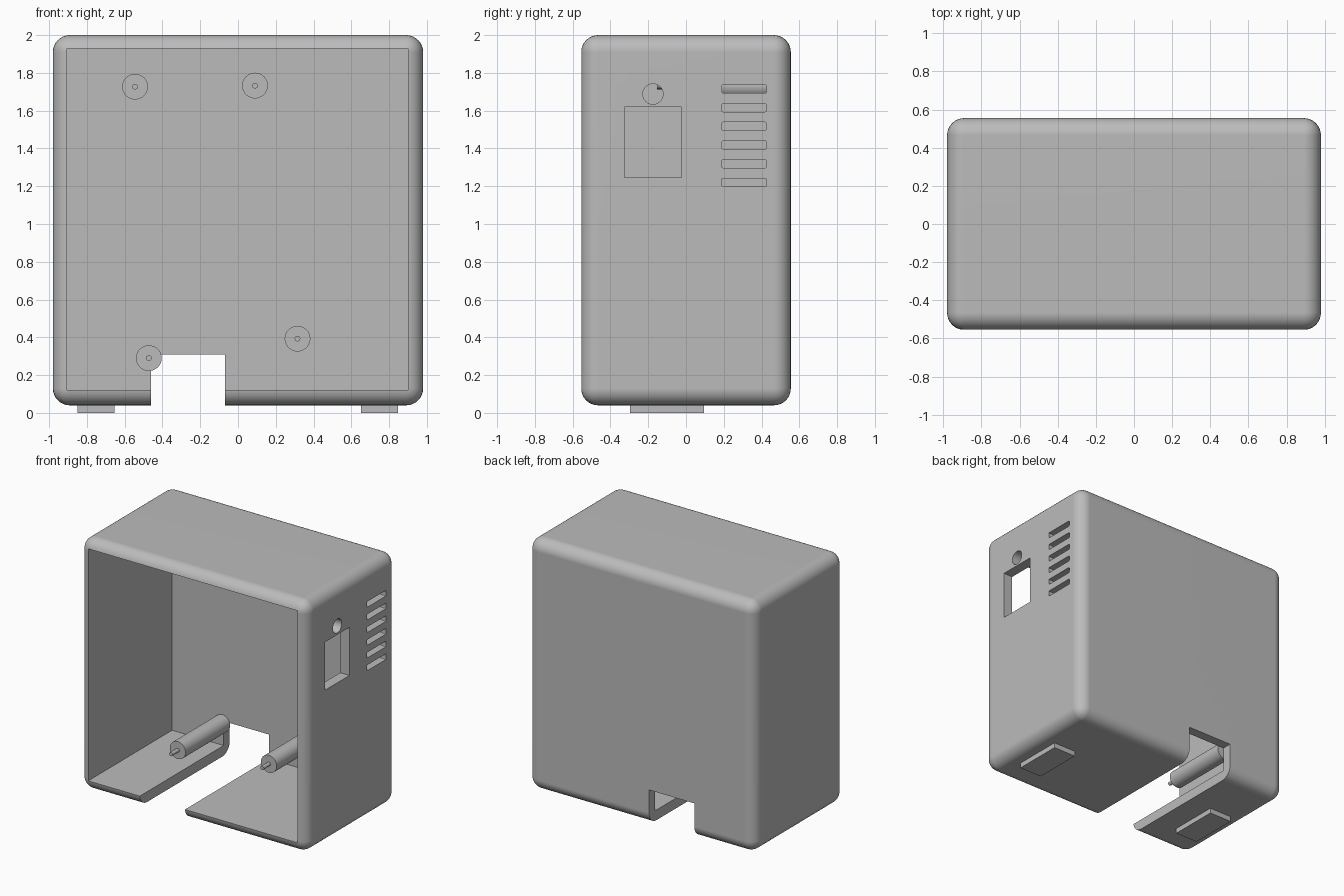
import bpy, bmesh, math
from mathutils import Matrix, Vector

cube = bpy.data.objects.get("Cube")
if cube:
    bpy.data.objects.remove(cube)

grey = bpy.data.materials.new("plain grey")
grey.use_nodes = True
colour = (0.5, 0.5, 0.5, 1)
grey.diffuse_color = colour
grey.node_tree.nodes["Principled BSDF"].inputs["Base Color"].default_value = colour


def add_object(name, bm):
    mesh = bpy.data.meshes.new(name)
    bm.to_mesh(mesh)
    bm.free()
    mesh.materials.append(grey)
    obj = bpy.data.objects.new(name, mesh)
    bpy.context.collection.objects.link(obj)
    return obj


def box(name, low, high, radius=0, segments=8, axis=None):
    """Box between two corners; rounds all edges, or only those along an axis."""
    low, high = Vector(low), Vector(high)
    bm = bmesh.new()
    bmesh.ops.create_cube(bm, size=1)
    for v in bm.verts:
        v.co = (low + high) / 2 + v.co * (high - low)
    if radius:
        edges = [e for e in bm.edges if axis is None
                 or abs(e.verts[0].co[axis] - e.verts[1].co[axis]) > 1e-4]
        bmesh.ops.bevel(bm, geom=edges, offset=radius, segments=segments,
                        profile=0.5, affect='EDGES')
    return add_object(name, bm)


def add_cylinder(bm, start, direction, length, radius, sides):
    direction = Vector(direction)
    turn = direction.to_track_quat('Z', 'Y').to_matrix().to_4x4()
    centre = Vector(start) + direction * length / 2
    bmesh.ops.create_cone(bm, cap_ends=True, segments=sides, radius1=radius,
                          radius2=radius, depth=length,
                          matrix=Matrix.Translation(centre) @ turn)


def smooth(obj):
    bpy.ops.object.select_all(action='DESELECT')
    obj.select_set(True)
    bpy.context.view_layer.objects.active = obj
    bpy.ops.object.shade_smooth_by_angle(angle=math.radians(30))


# Rounded case and the shapes cut from it
case = box("case", (-0.98, -0.555, 0.04), (0.98, 0.555, 2), 0.09)
cutters = [
    box("cavity_cutter", (-0.905, -1, 0.12), (0.9, 0.48, 1.93)),
    box("cable_notch_cutter", (-0.46, -1.2, -0.2), (-0.07, 1.2, 0.31)),
    box("side_window_cutter", (0.8, -0.325, 1.245), (1.2, -0.025, 1.62)),
]
for i in range(6):
    z = 1.22 + i * 0.099
    cutters.append(box("vent_cutter", (0.8, 0.19, z - 0.022), (1.2, 0.425, z + 0.022),
                       0.007, 2, axis=0))
bm = bmesh.new()
add_cylinder(bm, (0.8, -0.175, 1.688), (1, 0, 0), 0.4, 0.054, 32)
cutters.append(add_object("round_hole_cutter", bm))

bpy.context.view_layer.objects.active = case
for cutter in cutters:
    cutter.hide_render = True
    mod = case.modifiers.new("cut", 'BOOLEAN')
    mod.operation = 'DIFFERENCE'
    mod.solver = 'EXACT'
    mod.object = cutter
    bpy.ops.object.modifier_apply(modifier=mod.name)
for cutter in cutters:
    bpy.data.objects.remove(cutter)
smooth(case)
case.modifiers.new("clean_normals", 'WEIGHTED_NORMAL').keep_sharp = True

# Mounting posts with thin locating pins, standing on the back wall
for name, x, z in (("upper_right", -0.545, 1.727), ("upper_left", 0.09, 1.733),
                   ("lower_right", -0.472, 0.29), ("lower_left", 0.315, 0.393)):
    bm = bmesh.new()
    add_cylinder(bm, (x, 0.48, z), (0, -1, 0), 0.55, 0.068, 40)
    add_cylinder(bm, (x, -0.06, z), (0, -1, 0), 0.093, 0.015, 20)
    smooth(add_object(name + "_post", bm))

# Flat feet
for name, x in (("right_foot", -0.753), ("left_foot", 0.748)):
    box(name, (x - 0.098, -0.296, 0), (x + 0.098, 0.096, 0.045))
